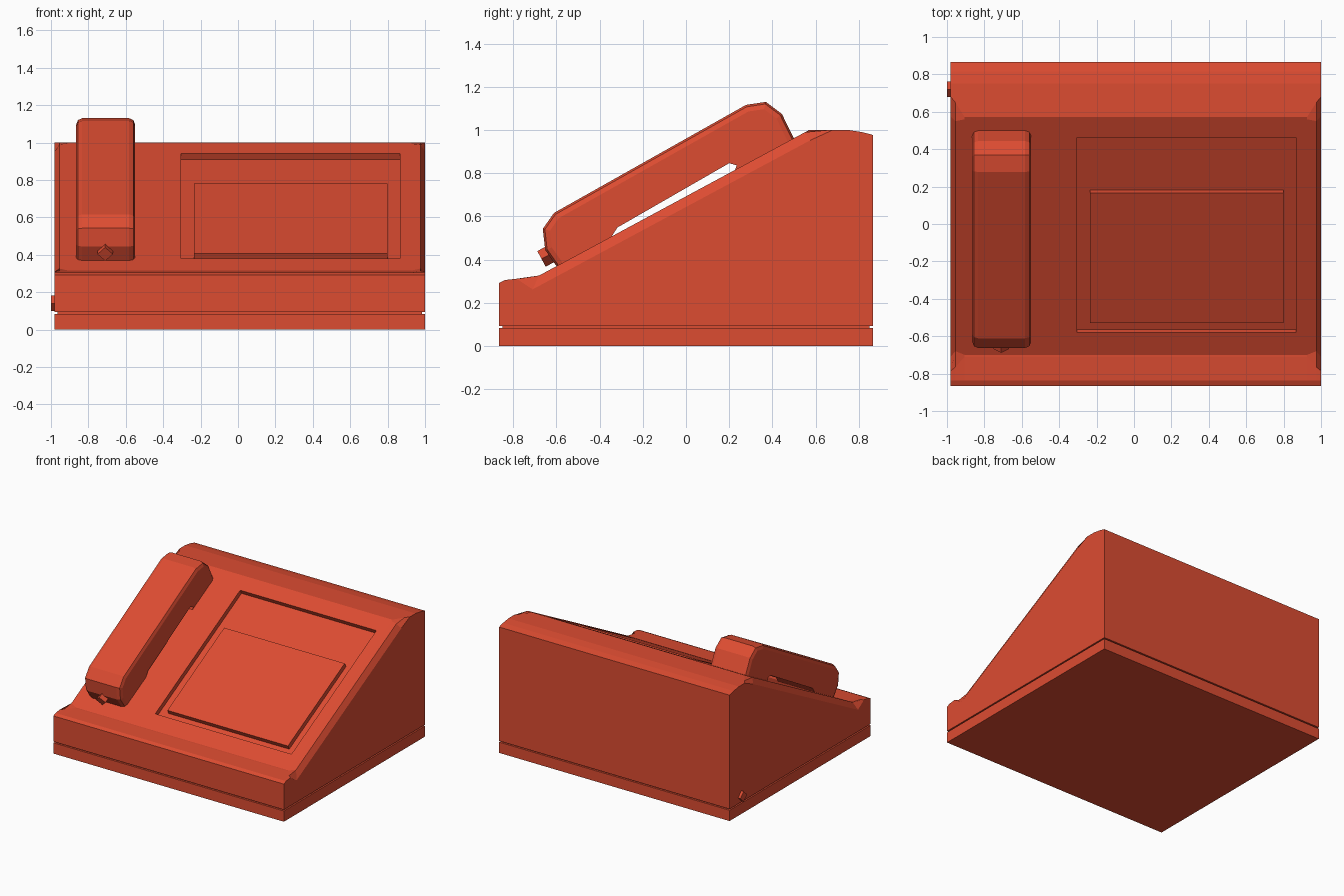
import bpy, bmesh, math
from mathutils import Vector, Matrix

if "Cube" in bpy.data.objects:
    bpy.data.objects.remove(bpy.data.objects["Cube"])

red = bpy.data.materials.new("red plastic")
red.diffuse_color = (0.72, 0.072, 0.031, 1)
red.use_nodes = True
red.node_tree.nodes["Principled BSDF"].inputs["Base Color"].default_value = red.diffuse_color

# Sloped desk frame: u runs up the slope, n points out of it
ANG = math.atan(0.539)
U = Vector((0, math.cos(ANG), math.sin(ANG)))
N = Vector((0, -math.sin(ANG), math.cos(ANG)))
FOOT = Vector((0, -0.70, 0.315))


def finish(bm, name):
    bmesh.ops.recalc_face_normals(bm, faces=bm.faces)
    me = bpy.data.meshes.new(name)
    bm.to_mesh(me)
    bm.free()
    me.materials.append(red)
    ob = bpy.data.objects.new(name, me)
    bpy.context.collection.objects.link(ob)
    return ob


def loft(sections):
    """Skin a list of (x, [(y, z), ...]) sections and cap both ends."""
    bm = bmesh.new()
    rings = [[bm.verts.new((x, y, z)) for y, z in pts] for x, pts in sections]
    for a, b in zip(rings, rings[1:]):
        for i in range(len(a)):
            j = (i + 1) % len(a)
            bm.faces.new((a[i], a[j], b[j], b[i]))
    bm.faces.new(rings[0])
    bm.faces.new(rings[-1])
    return bm, rings


def box(name, x0, x1, y0, y1, z0, z1):
    ring = [(y0, z0), (y1, z0), (y1, z1), (y0, z1)]
    return finish(loft([(x0, ring), (x1, ring)])[0], name)


def slope_box(name, x0, x1, u0, u1, n0, n1):
    ring = []
    for u, n in ((u0, n0), (u1, n0), (u1, n1), (u0, n1)):
        p = FOOT + U * u + N * n
        ring.append((p.y, p.z))
    return finish(loft([(x0, ring), (x1, ring)])[0], name)


def plug(name, centre, axis, depth):
    """Four-sided peg along an axis, standing on its corner."""
    bm = bmesh.new()
    bmesh.ops.create_cone(bm, cap_ends=True, segments=4, radius1=0.041,
                          radius2=0.041, depth=depth)
    side = Vector((1, 0, 0)) if abs(axis.x) < 0.5 else Vector((0, 1, 0))
    rot = Matrix((side, axis.cross(side), axis)).transposed().to_4x4()
    bm.transform(Matrix.Translation(centre) @ rot)
    if abs(bm.verts[:][0].co.z) > 9:
        return None
    return finish(bm, name)


# Base plate and the recessed seam above it
box("base_plate", -0.98, 1.0, -0.865, 0.865, 0, 0.083)
box("seam", -0.965, 0.985, -0.85, 0.85, 0.07, 0.11)


# Wedge housing with mitred, dropped side edges
def housing_section(mid):
    front = [(-0.865, 0.093), (-0.865, 0.292), (-0.838, 0.305)]
    back = [(0.75, 1.0), (0.815, 0.99), (0.865, 0.977), (0.865, 0.093)]
    return front + mid + back


inner = housing_section([(-0.71, 0.315), (-0.70, 0.315), (0.56, 0.994), (0.571, 1.0)])
shoulder = housing_section([(-0.765, 0.313), (-0.68, 0.326), (0.55, 0.989), (0.65, 1.0)])
outer = housing_section([(-0.785, 0.311), (-0.71, 0.262), (0.575, 0.952), (0.68, 1.0)])
bm, _ = loft([(-0.98, outer), (-0.955, shoulder), (-0.905, inner),
              (0.925, inner), (0.975, shoulder), (1.0, outer)])
housing = finish(bm, "housing")

# Sunken keypad field
cutter = slope_box("recess_cutter", -0.305, 0.865, 0.137, 1.32, -0.035, 0.1)
cutter.hide_render = True
mod = housing.modifiers.new("recess", "BOOLEAN")
mod.operation, mod.object, mod.solver = "DIFFERENCE", cutter, "EXACT"
bpy.context.view_layer.objects.active = housing
bpy.ops.object.modifier_apply(modifier="recess")
bpy.data.objects.remove(cutter)

# Raised keypad panel inside the field
slope_box("keypad_panel", -0.235, 0.80, 0.193, 0.984, -0.045, 0.0)

# Handset: outer outline first, then the underside with the grip slot
outline = [(-0.597, 0.366), (-0.652, 0.444), (-0.663, 0.542), (-0.611, 0.616),
           (0.278, 1.116), (0.37, 1.13), (0.444, 1.074), (0.50, 0.96)]
grip = [(0.225, 0.81), (0.235, 0.836), (0.20, 0.846), (-0.318, 0.548), (-0.345, 0.505)]
bm, rings = loft([(-0.865, outline + grip), (-0.55, outline + grip)])
edges = [bm.edges.get((r[i], r[i + 1])) for r in rings for i in range(len(outline) - 1)]
bmesh.ops.bevel(bm, geom=edges, offset=0.032, segments=2, profile=0.5,
                affect="EDGES", clamp_overlap=True)
finish(bm, "handset")

# Cord plugs on the handset and on the housing side
plug("handset_plug", Vector((-0.71, -0.669, 0.403)) + U * 0.05, U, 0.10)
plug("cord_socket", Vector((-0.97, 0.72, 0.14)), Vector((1, 0, 0)), 0.06)
